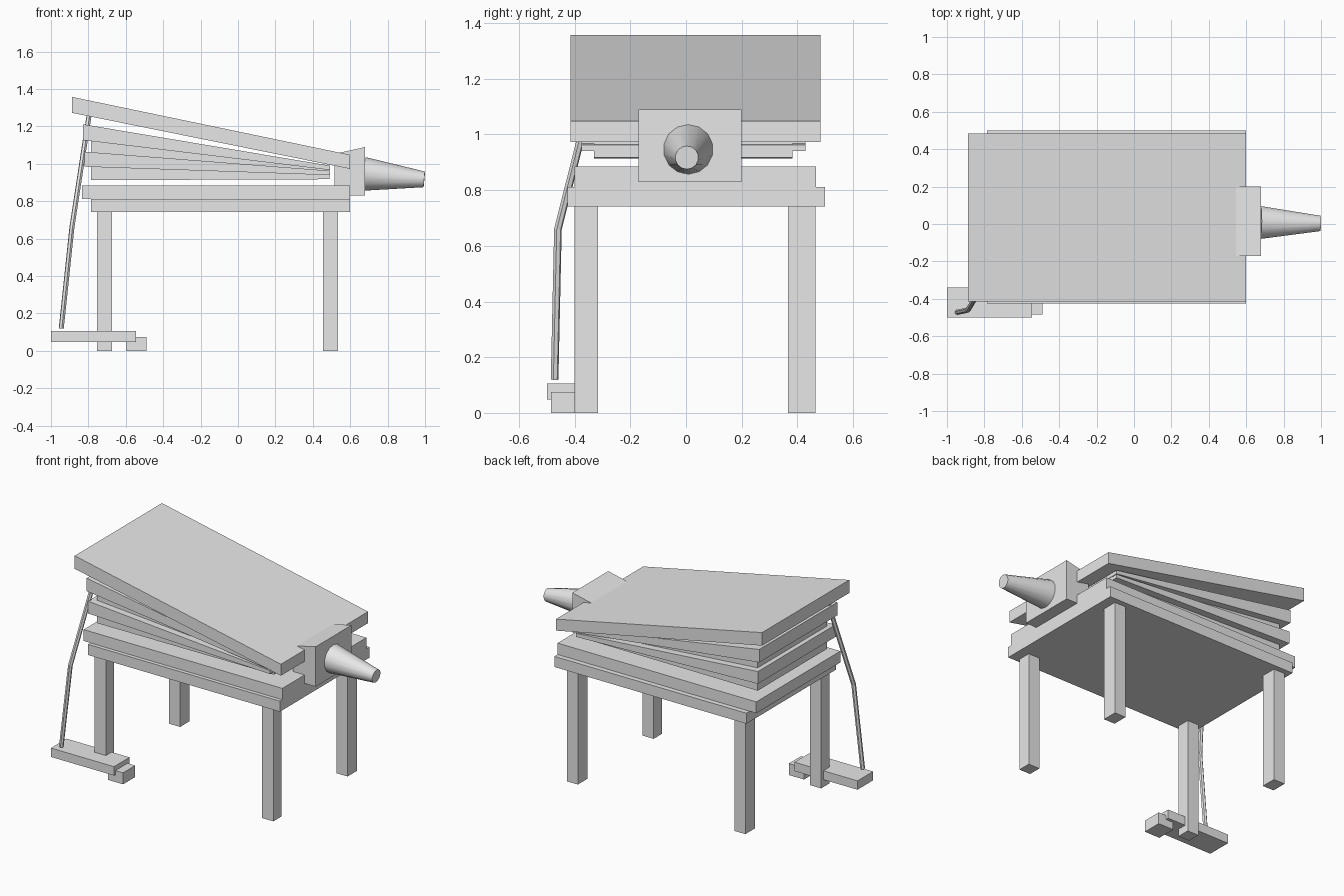
import bpy
import bmesh
from mathutils import Vector

cube = bpy.data.objects.get("Cube")
if cube:
    bpy.data.objects.remove(cube, do_unlink=True)

# One plain grey for everything
grey = bpy.data.materials.new("plain_grey")
grey.use_nodes = True
colour = (0.8, 0.8, 0.8, 1)
grey.diffuse_color = colour
grey.node_tree.nodes["Principled BSDF"].inputs["Base Color"].default_value = colour


def add_object(name, data):
    obj = bpy.data.objects.new(name, data)
    bpy.context.collection.objects.link(obj)
    data.materials.append(grey)
    return obj


def slab(name, profile, y0, y1):
    """Extrude an x-z outline from y0 to y1."""
    bm = bmesh.new()
    face = bm.faces.new([bm.verts.new((x, y0, z)) for x, z in profile])
    moved = bmesh.ops.extrude_face_region(bm, geom=[face])["geom"]
    verts = [v for v in moved if isinstance(v, bmesh.types.BMVert)]
    bmesh.ops.translate(bm, verts=verts, vec=(0, y1 - y0, 0))
    bmesh.ops.recalc_face_normals(bm, faces=bm.faces)
    mesh = bpy.data.meshes.new(name)
    bm.to_mesh(mesh)
    bm.free()
    return add_object(name, mesh)


def box(name, x0, x1, y0, y1, z0, z1):
    return slab(name, [(x0, z0), (x1, z0), (x1, z1), (x0, z1)], y0, y1)


def wedge(name, x0, x1, left, right, y0, y1):
    """Board whose ends have their own (bottom, top) heights."""
    return slab(name, [(x0, left[0]), (x1, right[0]),
                       (x1, right[1]), (x0, left[1])], y0, y1)


# Table: two stacked slabs on four square legs
box("table_frame", -0.786, 0.6, -0.425, 0.5, 0.742, 0.811)
box("table_top", -0.834, 0.6, -0.40, 0.467, 0.811, 0.885)
for side, x in (("right", -0.754), ("left", 0.455)):
    for end, y0, y1 in (("front", -0.40, -0.316), ("back", 0.366, 0.465)):
        box(f"{end}_{side}_leg", x, x + 0.08, y0, y1, 0, 0.743)

# Bellows: tilted lid, two tapering leaves and a recessed core
wedge("bellows_lid", -0.888, 0.6, (1.273, 1.358), (0.973, 1.048), -0.415, 0.484)
wedge("upper_leaf", -0.83, 0.493, (1.127, 1.212), (0.967, 0.99), -0.375, 0.43)
wedge("lower_leaf", -0.82, 0.493, (0.985, 1.065), (0.94, 0.963), -0.375, 0.43)
wedge("bellows_core", -0.786, 0.49, (0.913, 1.16), (0.918, 0.98), -0.33, 0.383)

# Nozzle block and its tapered spout
wedge("nozzle_block", 0.515, 0.68, (0.83, 1.053), (0.83, 1.09), -0.17, 0.2)
start, end = Vector((0.675, 0.008, 0.946)), Vector((0.996, 0.003, 0.917))
axis = end - start
bpy.ops.mesh.primitive_cone_add(
    vertices=14, radius1=0.09, radius2=0.042, depth=axis.length,
    location=(start + end) / 2,
    rotation=axis.to_track_quat("Z", "Y").to_euler())
spout = bpy.context.object
spout.name = "nozzle_spout"
spout.data.materials.append(grey)
bpy.ops.object.shade_smooth_by_angle()

# Pedal with its rest block
box("pedal", -1.0, -0.545, -0.5, -0.34, 0.048, 0.106)
box("pedal_rest", -0.6, -0.49, -0.485, -0.36, 0, 0.075)

# Bent rod from pedal to lid
curve = bpy.data.curves.new("pedal_rod", "CURVE")
curve.dimensions = "3D"
curve.bevel_depth = 0.014
curve.bevel_resolution = 1
curve.use_fill_caps = True
path = [(-0.945, -0.472, 0.12), (-0.888, -0.46, 0.66), (-0.797, -0.31, 1.255)]
spline = curve.splines.new("POLY")
spline.points.add(len(path) - 1)
for point, co in zip(spline.points, path):
    point.co = (*co, 1)
spline.use_smooth = False
add_object("pedal_rod", curve)
